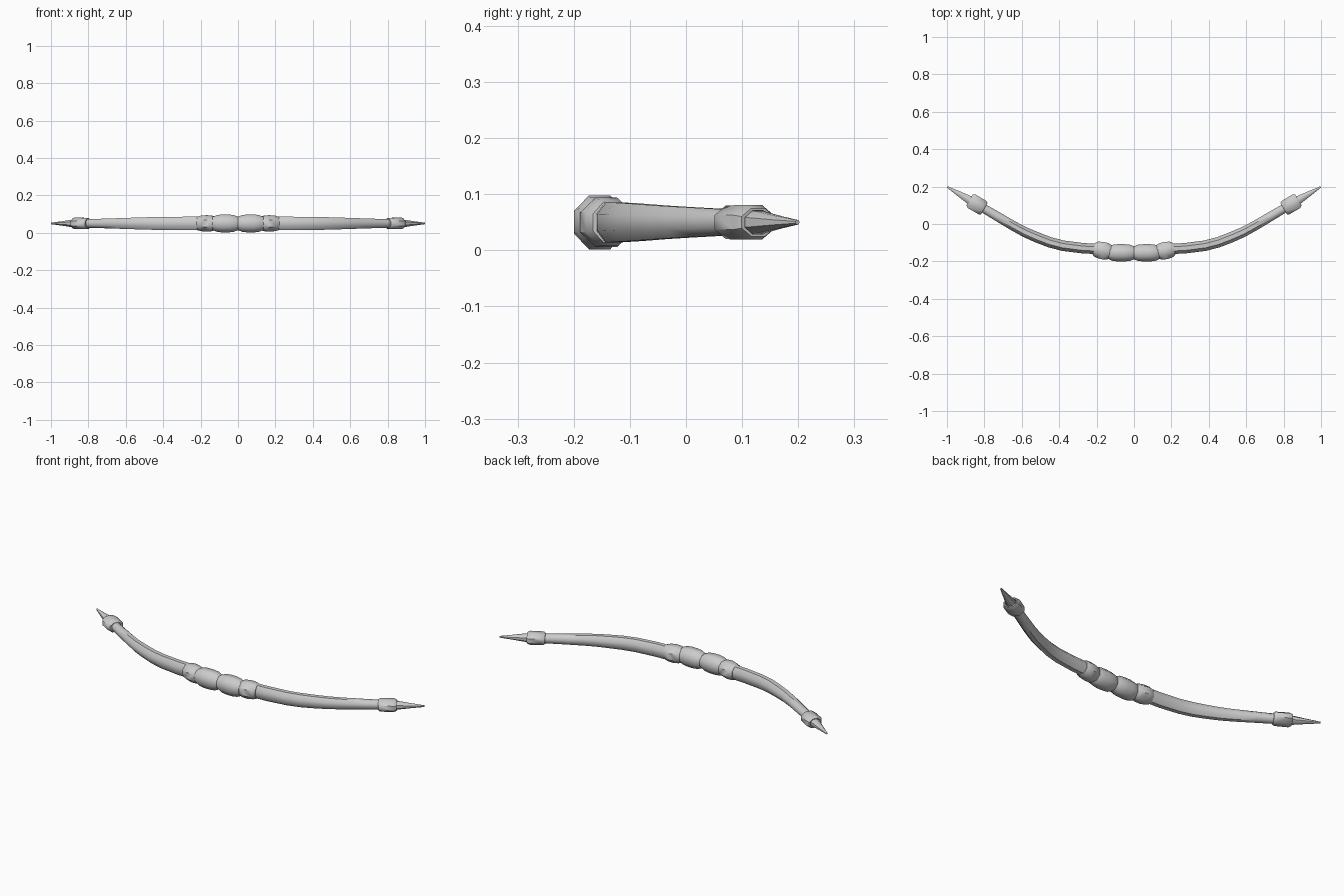
import bpy, math
from mathutils import Vector

if "Cube" in bpy.data.objects:
    bpy.data.objects.remove(bpy.data.objects["Cube"])

Z = 0.05
SIDES = 8


def loft(name, rings, cap=True):
    """Octagonal loft; each ring is (x, y, half width in plan, half height)."""
    pts = [Vector((r[0], r[1], 0)) for r in rings]
    verts, faces = [], []
    k = 1 / math.cos(math.pi / SIDES)
    chord = (pts[-1] - pts[0]).normalized()
    for i, (x, y, w, h) in enumerate(rings):
        t = pts[min(i + 1, len(pts) - 1)] - pts[max(i - 1, 0)]
        t = t.normalized() if t.length > 1e-6 and t.dot(chord) > 0 else chord
        n = Vector((-t.y, t.x, 0))
        for j in range(SIDES):
            a = 2 * math.pi * (j + 0.5) / SIDES
            p = pts[i] + n * (w * k * math.cos(a))
            verts.append((p.x, p.y, Z + h * k * math.sin(a)))
    for i in range(len(rings) - 1):
        for j in range(SIDES):
            a, b = i * SIDES + j, i * SIDES + (j + 1) % SIDES
            faces.append((a, b, b + SIDES, a + SIDES))
    if cap:
        faces.append(tuple(reversed(range(SIDES))))
        faces.append(tuple(range(len(verts) - SIDES, len(verts))))
    me = bpy.data.meshes.new(name)
    me.from_pydata(verts, [], faces)
    ob = bpy.data.objects.new(name, me)
    bpy.context.collection.objects.link(ob)
    # mirror to the left half
    ob.modifiers.new("Mirror", "MIRROR")
    bpy.ops.object.select_all(action='DESELECT')
    ob.select_set(True)
    bpy.context.view_layer.objects.active = ob
    bpy.ops.object.shade_smooth_by_angle(angle=math.radians(46))
    return ob


def along(origin, angle, sections):
    """Rings on a straight axis; each section is (distance, width, height)."""
    c, s = math.cos(angle), math.sin(angle)
    return [(origin[0] + c * d, origin[1] + s * d, w, h) for d, w, h in sections]


# curved limb
limb = [(0.15, -0.135, 0.027, 0.036), (0.27, -0.13, 0.028, 0.036),
        (0.38, -0.116, 0.028, 0.035), (0.45, -0.098, 0.028, 0.034),
        (0.52, -0.071, 0.028, 0.032), (0.58, -0.045, 0.027, 0.030),
        (0.64, -0.013, 0.026, 0.028), (0.73, 0.04, 0.025, 0.025),
        (0.84, 0.105, 0.023, 0.022)]
loft("limb", limb)

# grip beads
loft("inner_grip_bead", along((0.068, -0.154), 0.0, [
    (-0.068, 0.035, 0.036), (-0.045, 0.044, 0.045), (-0.015, 0.046, 0.048),
    (0.02, 0.046, 0.048), (0.046, 0.043, 0.044), (0.068, 0.034, 0.035)]))
loft("outer_grip_bead", along((0.168, -0.142), math.radians(10), [
    (-0.05, 0.034, 0.034), (-0.03, 0.043, 0.041), (0, 0.047, 0.044),
    (0.03, 0.043, 0.041), (0.048, 0.033, 0.036)]))

# limb collar with recessed outer end
tilt = math.radians(30.5)
loft("limb_collar", along((0.84, 0.105), tilt, [
    (-0.046, 0.034, 0.024), (-0.038, 0.041, 0.030), (0.03, 0.042, 0.031),
    (0.046, 0.034, 0.025), (0.046, 0.027, 0.021), (0.03, 0.026, 0.020)]))

# pointed tip
loft("bow_tip", along((0.84, 0.105), tilt, [
    (0.01, 0.023, 0.021), (0.05, 0.022, 0.020), (0.12, 0.013, 0.011),
    (0.184, 0.004, 0.004)]))
